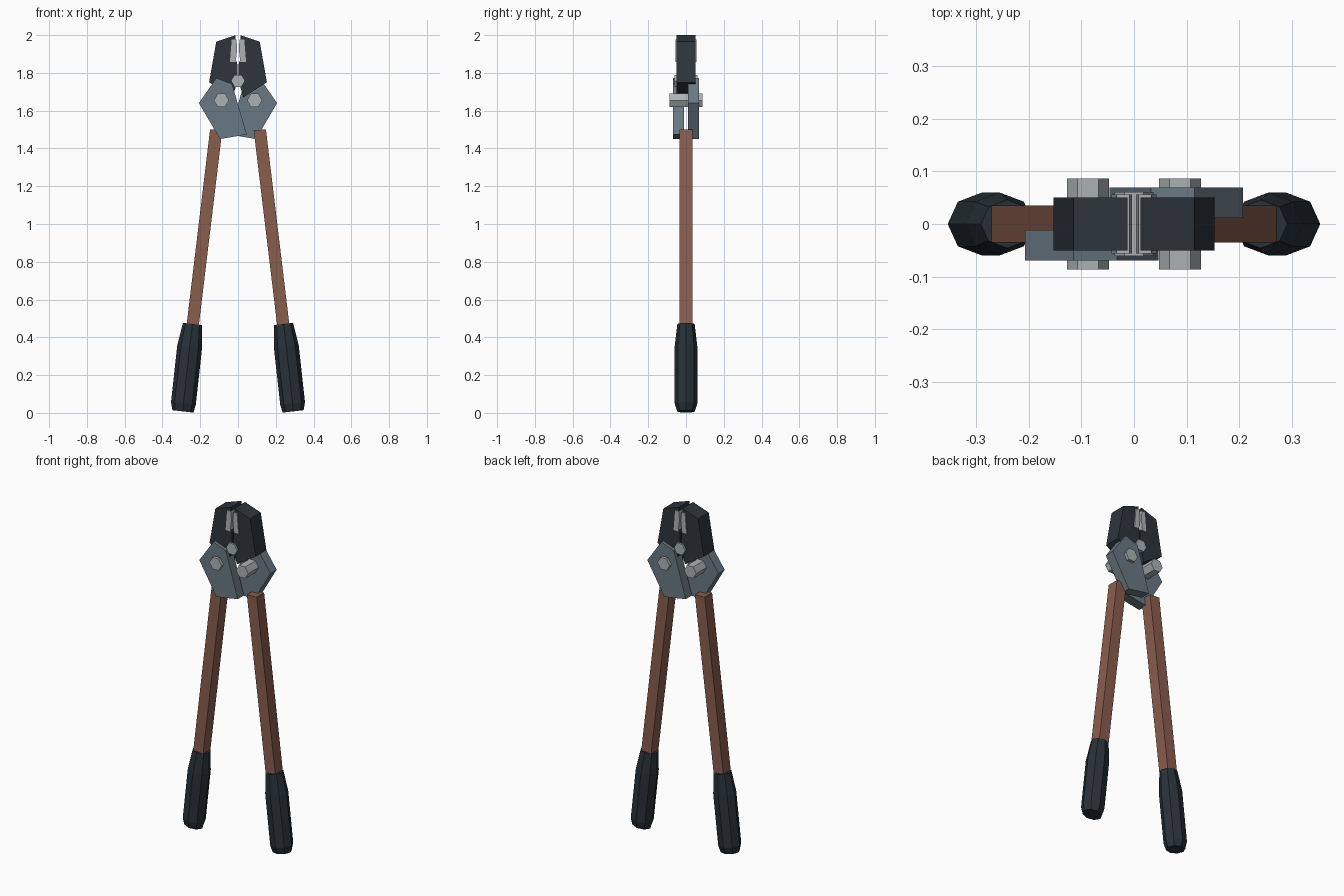
import bpy, bmesh
from math import cos, sin, pi, radians

cube = bpy.data.objects.get("Cube")
if cube:
    bpy.data.objects.remove(cube)


def material(name, rgb):
    m = bpy.data.materials.new(name)
    m.use_nodes = True
    m.diffuse_color = (*rgb, 1)
    bsdf = next(n for n in m.node_tree.nodes if n.type == 'BSDF_PRINCIPLED')
    bsdf.inputs["Base Color"].default_value = (*rgb, 1)
    return m


BLACK_STEEL = material("black steel", (0.026, 0.036, 0.044))
GRIP_RUBBER = material("grip rubber", (0.021, 0.031, 0.039))
PLATE_STEEL = material("blue grey steel", (0.14, 0.19, 0.23))
BRIGHT_STEEL = material("bright steel", (0.41, 0.45, 0.45))
BROWN = material("brown handle", (0.255, 0.11, 0.075))


def loft(name, rings, mat):
    """Join rings of equal point count into a closed, flat-shaded solid."""
    bm = bmesh.new()
    loops = [[bm.verts.new(p) for p in ring] for ring in rings]
    n = len(loops[0])
    for a, b in zip(loops, loops[1:]):
        for i in range(n):
            j = (i + 1) % n
            bm.faces.new((a[i], a[j], b[j], b[i]))
    bm.faces.new(loops[0])
    bm.faces.new(loops[-1])
    bmesh.ops.recalc_face_normals(bm, faces=bm.faces)
    mesh = bpy.data.meshes.new(name)
    bm.to_mesh(mesh)
    bm.free()
    mesh.materials.append(mat)
    obj = bpy.data.objects.new(name, mesh)
    bpy.context.collection.objects.link(obj)
    return obj


def prism(name, outline, y0, y1, mat, s=1):
    """Extrude an (x, z) outline along y; s = -1 turns it half round z."""
    return loft(name, [[(s * x, s * y, z) for x, z in outline] for y in (y0, y1)], mat)


def hexagon(cx, cz, r):
    return [(cx + r * cos(i * pi / 3), cz + r * sin(i * pi / 3)) for i in range(6)]


JAW = [(-0.012, 2.0), (-0.115, 1.965), (-0.153, 1.75), (-0.028, 1.67),
       (-0.003, 1.76), (-0.004, 1.85), (-0.012, 1.87)]
BLADE = [(-0.033, 1.978), (-0.009, 1.978), (-0.004, 1.93), (-0.012, 1.858), (-0.043, 1.858)]
PLATE = [(-0.207, 1.64), (-0.115, 1.773), (-0.032, 1.742), (0.047, 1.474), (-0.095, 1.45)]
BAR = [(-0.148, 1.5), (-0.083, 1.497), (-0.215, 0.4), (-0.28, 0.4)]

# Grip sections: centre x, centre z, half width, half depth
GRIP = [(-0.241, 0.471, 0.051, 0.046), (-0.256, 0.35, 0.066, 0.06),
        (-0.289, 0.05, 0.066, 0.06), (-0.292, 0.008, 0.056, 0.047)]
TILT = radians(6.6)


def grip(name, s):
    rings = []
    for cx, cz, rx, ry in GRIP:
        ring = []
        for i in range(8):
            u, v = rx * cos(i * pi / 4), ry * sin(i * pi / 4)
            ring.append((s * (cx + u * cos(TILT)), s * v, cz - u * sin(TILT)))
        rings.append(ring)
    loft(name, rings, GRIP_RUBBER)


# Each half of the tool is the other one turned half round
for side, s in (("right", 1), ("left", -1)):
    prism(side + "_jaw", JAW, -0.05, 0.05, BLACK_STEEL, s)
    prism(side + "_blade", BLADE, -0.056, 0.056, BRIGHT_STEEL, s)
    prism(side + "_pivot_plate", PLATE, -0.069, -0.011, PLATE_STEEL, s)
    prism(side + "_bolt", hexagon(-0.088, 1.655, 0.04), -0.087, 0.087, BRIGHT_STEEL, s)
    prism(side + "_handle", BAR, -0.035, 0.035, BROWN, s)
    grip(side + "_grip", s)

# Bolt where the jaws meet
prism("centre_bolt", hexagon(0, 1.758, 0.037), -0.061, 0.061, BRIGHT_STEEL)
